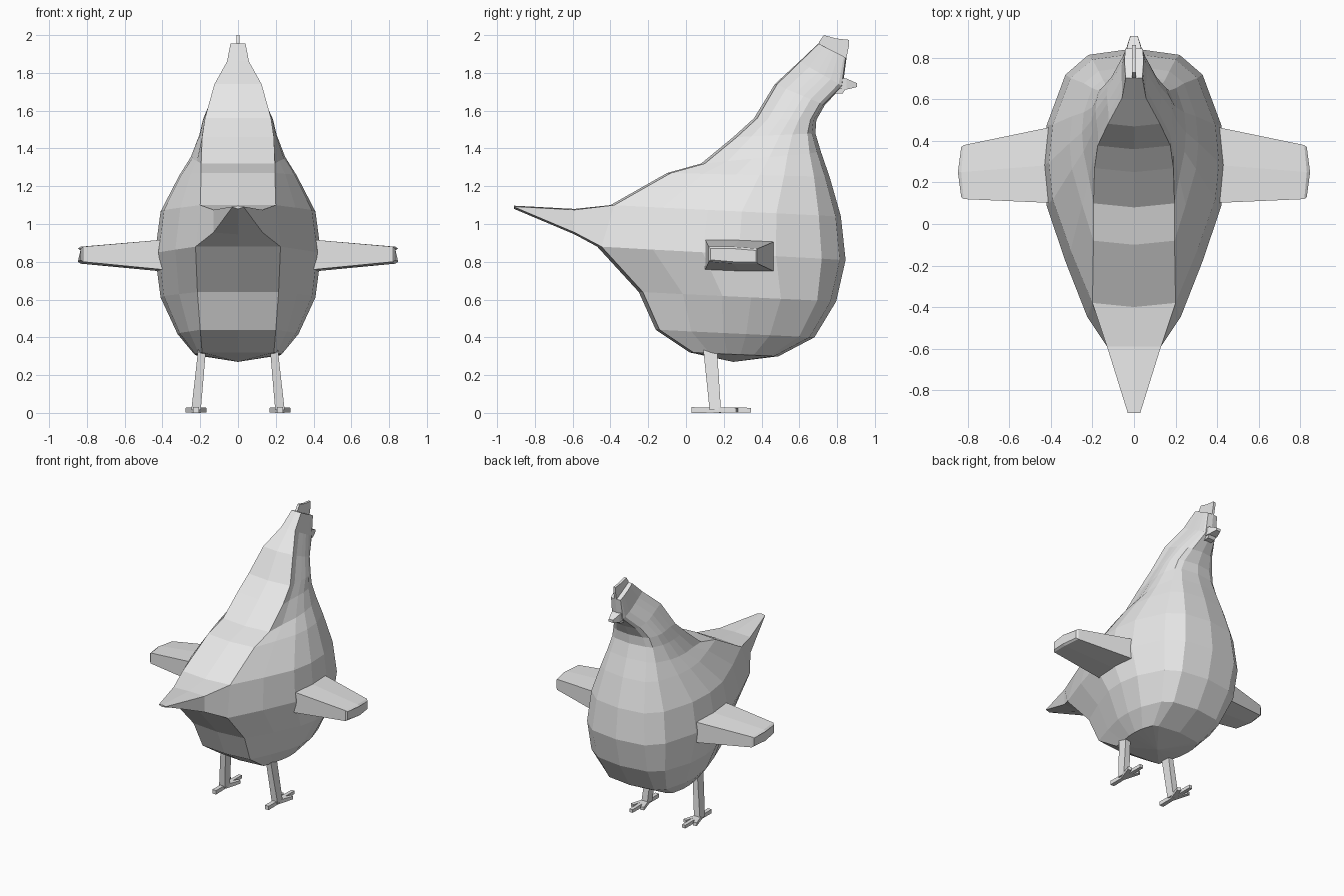
import bpy, bmesh
from mathutils import Vector

if "Cube" in bpy.data.objects:
    bpy.data.objects.remove(bpy.data.objects["Cube"])

grey = bpy.data.materials.new("light_grey")
grey.diffuse_color = (0.8, 0.8, 0.8, 1)
grey.use_nodes = True
grey.node_tree.nodes["Principled BSDF"].inputs["Base Color"].default_value = grey.diffuse_color


def finish(name, bm):
    bmesh.ops.remove_doubles(bm, verts=bm.verts, dist=0.0005)
    bmesh.ops.recalc_face_normals(bm, faces=bm.faces)
    me = bpy.data.meshes.new(name)
    bm.to_mesh(me)
    bm.free()
    me.materials.append(grey)
    ob = bpy.data.objects.new(name, me)
    bpy.context.collection.objects.link(ob)
    return ob


def loft(bm, rings, cap_start=True, cap_end=True, skip=()):
    """Bridge closed rings of equal length; skip holds (ring, side) gaps."""
    vs = [[bm.verts.new(p) for p in r] for r in rings]
    n = len(vs[0])
    for k in range(len(vs) - 1):
        for i in range(n):
            if (k, i) not in skip:
                j = (i + 1) % n
                bm.faces.new((vs[k][i], vs[k][j], vs[k + 1][j], vs[k + 1][i]))
    if cap_start:
        bm.faces.new(vs[0][::-1])
    if cap_end:
        bm.faces.new(vs[-1])
    return vs


def solid(name, rings):
    bm = bmesh.new()
    loft(bm, rings)
    return finish(name, bm)


def bar(name, a, b, wa, wb, flat=False):
    """Square bar; flat bars lie on the ground, others stand upright."""
    a, b = Vector(a), Vector(b)
    if flat:
        side = (b - a).cross(Vector((0, 0, 1))).normalized()
        up = Vector((0, 0, 1))
    else:
        side, up = Vector((1, 0, 0)), Vector((0, 1, 0))
    rings = []
    for p, (w, h) in ((a, wa), (b, wb)):
        rings.append([p + side * w * i + up * h * j
                      for i, j in ((-1, -1), (1, -1), (1, 1), (-1, 1))])
    return solid(name, rings)


# Body, neck and head: stacked loops
# back y, back z, front y, front z, half width, back panel, front panel
rows = [
    (0.02, 0.32, 0.49, 0.30, 0.23, 0.19, 0.17),
    (-0.16, 0.44, 0.68, 0.40, 0.32, 0.20, 0.19),
    (-0.25, 0.64, 0.795, 0.59, 0.41, 0.215, 0.21),
    (-0.47, 0.88, 0.845, 0.81, 0.44, 0.225, 0.22),
    (-0.40, 1.10, 0.82, 1.04, 0.41, 0.20, 0.20),
    (-0.10, 1.27, 0.76, 1.25, 0.31, 0.195, 0.17),
    (0.08, 1.32, 0.715, 1.38, 0.25, 0.195, 0.15),
    (0.25, 1.46, 0.685, 1.48, 0.205, 0.19, 0.13),
    (0.36, 1.56, 0.69, 1.55, 0.185, 0.175, 0.11),
    (0.47, 1.74, 0.735, 1.63, 0.13, 0.125, 0.08),
    (0.60, 1.86, 0.83, 1.73, 0.06, 0.058, 0.045),
    (0.70, 1.955, 0.85, 1.88, 0.045, 0.04, 0.04),
]
curve = [(0.224, 0.5), (0.424, 0.91), (0.57, 1), (0.72, 0.91), (0.904, 0.5)]
rings = []
for yb, zb, yf, zf, w, pb, pf in rows:
    ob_, of_ = 0.1 * pb, 0.14 * pf
    half = [(pb, 0.0, ob_)]
    for t, s in curve:
        edge = pb + (pf - pb) * t
        half.append((edge + (w - edge) * s, t, 0))
    half.append((pf, 1.0, -of_))
    pts = [(0, yb, zb)]
    right = [(x, yb + (yf - yb) * t + d, zb + (zf - zb) * t) for x, t, d in half]
    pts += right + [(0, yf, zf)]
    pts += [(-x, y, z) for x, y, z in reversed(right)]
    rings.append(pts)

bm = bmesh.new()
n = len(rings[0])
vs = loft(bm, rings, cap_start=False, skip=((3, 0), (3, n - 1)))
# Rounded belly underneath
belly = bm.verts.new((0, 0.25, 0.27))
for i in range(n):
    bm.faces.new((vs[0][i], belly, vs[0][(i + 1) % n]))


# Tail: tapering from the opening between the fourth and fifth loops
def tail_ring(w, y, top, bottom):
    return [bm.verts.new(p) for p in ((0, y, bottom), (w, y, bottom + 0.01),
            (w, y, top - 0.005), (0, y, top), (-w, y, top - 0.005),
            (-w, y, bottom + 0.01))]


base = [vs[3][0], vs[3][1], vs[4][1], vs[4][0], vs[4][-1], vs[3][-1]]
mid = tail_ring(0.13, -0.59, 1.08, 0.945)
tip = tail_ring(0.03, -0.91, 1.097, 1.08)
for a, b in ((base, mid), (mid, tip)):
    for i in range(6):
        j = (i + 1) % 6
        bm.faces.new((a[i], a[j], b[j], b[i]))
bm.faces.new(tip)
finish("body", bm)

# Comb: thin plate on the head
comb = [(0.70, 1.94), (0.705, 1.965), (0.73, 2.0), (0.795, 1.982),
        (0.862, 1.975), (0.862, 1.94), (0.845, 1.86)]
solid("comb", [[(x, y, z) for y, z in comb] for x in (-0.009, 0.009)])

# Beak: short wedge with a blunt tip
solid("beak", [
    [(-0.04, 0.80, 1.715), (0.04, 0.80, 1.715), (0.04, 0.80, 1.78), (-0.04, 0.80, 1.78)],
    [(-0.036, 0.85, 1.712), (0.036, 0.85, 1.712), (0.034, 0.85, 1.77), (-0.034, 0.85, 1.77)],
    [(-0.018, 0.905, 1.725), (0.018, 0.905, 1.725), (0.018, 0.905, 1.745), (-0.018, 0.905, 1.745)],
])
# Wattle under the beak
wattle = [(0.73, 1.66), (0.77, 1.69), (0.83, 1.692), (0.845, 1.715), (0.80, 1.74), (0.73, 1.72)]
solid("wattle", [[(x, y, z) for y, z in wattle] for x in (-0.03, 0.03)])

for s, side in ((1, "right"), (-1, "left")):
    # Wing: tapered slab with a pointed end
    wing = []
    for x, xm, y0, y1, z0, z1 in ((0.36, 0.36, 0.10, 0.475, 0.745, 0.92),
                                  (0.82, 0.832, 0.12, 0.38, 0.79, 0.88),
                                  (0.832, 0.848, 0.13, 0.37, 0.80, 0.87)):
        ym = (y0 + y1) / 2
        wing.append([(s * x, y0, z0 + 0.01), (s * xm, ym, z0), (s * x, y1, z0),
                     (s * x, y1, z1 - 0.01), (s * xm, ym, z1), (s * x, y0, z1)])
    solid(side + "_wing", wing)
    # Leg and toes
    bar(side + "_leg", (s * 0.187, 0.125, 0.37), (s * 0.222, 0.155, 0.015),
        (0.02, 0.037), (0.025, 0.03))
    bar(side + "_long_toe", (s * 0.222, 0.03, 0.015), (s * 0.222, 0.345, 0.015),
        (0.016, 0.015), (0.013, 0.012), True)
    for k, name in ((-1, "_inner_toe"), (1, "_outer_toe")):
        bar(side + name, (s * 0.222, 0.15, 0.015), (s * (0.222 + k * 0.043), 0.27, 0.015),
            (0.016, 0.015), (0.013, 0.012), True)
